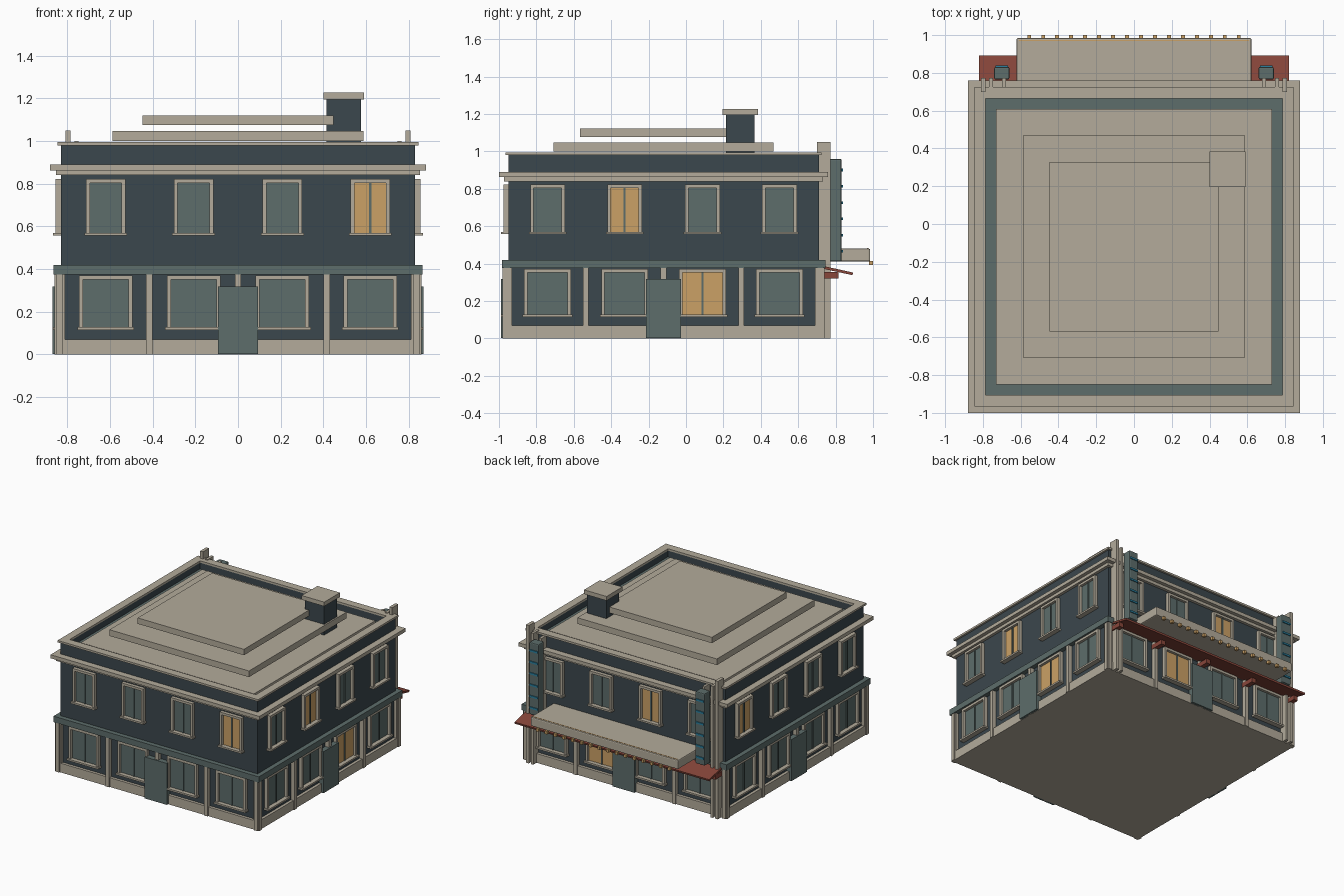
import bpy, bmesh
from mathutils import Vector, Matrix
from math import pi

if "Cube" in bpy.data.objects:
    bpy.data.objects.remove(bpy.data.objects["Cube"])

CY = -0.12          # centre of the building in y


def material(name, hexcode):
    rgb = [int(hexcode[i:i + 2], 16) / 255 for i in (0, 2, 4)]
    lin = [c / 12.92 if c <= 0.04045 else ((c + 0.055) / 1.055) ** 2.4 for c in rgb]
    m = bpy.data.materials.new(name)
    m.diffuse_color = (*lin, 1)
    m.use_nodes = True
    m.node_tree.nodes["Principled BSDF"].inputs["Base Color"].default_value = m.diffuse_color
    return m


DARK = material("dark slate wall", "3b474d")
TEAL = material("grey teal", "5d6d6b")
STONE = material("beige stone", "b3ab9b")
LIT = material("warm lit glass", "cba166")
RED = material("brick red", "87463a")
BLUE = material("neon blue", "2b7f9e")

parts = {}


def box(name, mat, x, y, z, turn=0):
    """Add a box to a named part; turn = quarter turns about the building axis."""
    bm = parts.setdefault((name, mat), bmesh.new())
    size = Vector((x[1] - x[0], y[1] - y[0], z[1] - z[0]))
    mid = Vector((x[0] + x[1], y[0] + y[1], z[0] + z[1])) / 2
    new = bmesh.ops.create_cube(bm, size=1)["verts"]
    rot = Matrix.Translation((0, CY, 0)) @ Matrix.Rotation(turn * pi / 2, 4, 'Z') \
        @ Matrix.Translation((0, -CY, 0))
    bmesh.ops.transform(bm, verts=new,
                        matrix=rot @ Matrix.Translation(mid) @ Matrix.Diagonal((*size, 1)))


def slab(name, mat, h, z):
    box(name, mat, (-h, h), (CY - h, CY + h), z)


def wall(name, mat, u, d, z, turn):
    """Box on one facade: u along the wall, d outward from the building axis."""
    box(name, mat, u, (CY - d[1], CY - d[0]), z, turn)


def window(kind, u, w, z0, z1, lit, turn):
    """Framed window with glass plate, mullion and sill."""
    t, h = 0.018, w / 2
    wall("lit_glass" if lit else "glass", LIT if lit else TEAL,
         (u - h + t, u + h - t), (0.829, 0.836), (z0, z1 - t), turn)
    wall("mullion", TEAL, (u - 0.005, u + 0.005), (0.83, 0.842), (z0, z1 - t), turn)
    for s in (-1, 1):
        a, b = sorted((u + s * h, u + s * (h - t)))
        wall(kind + "_frame", STONE, (a, b), (0.82, 0.856), (z0, z1), turn)
    wall(kind + "_frame", STONE, (u - h + t, u + h - t), (0.82, 0.856), (z1 - t, z1), turn)
    wall(kind + "_sill", STONE, (u - h - 0.008, u + h + 0.008), (0.82, 0.868),
         (z0 - 0.013, z0), turn)


# Main storeys and horizontal bands
slab("walls", DARK, 0.83, (0.02, 0.91))
slab("plinth", STONE, 0.852, (0, 0.07))
slab("floor_band", TEAL, 0.865, (0.375, 0.42))
slab("cornice_lower", STONE, 0.852, (0.84, 0.863))
slab("cornice_upper", STONE, 0.88, (0.863, 0.89))

# Facades: the sets give lit upper and lower windows, left to right
lit_windows = [({3}, set()), ({1}, {2}), ({2}, {1}), ({0}, set())]
for turn, (lit_up, lit_low) in enumerate(lit_windows):
    for i, u in enumerate((-0.62, -0.208, 0.208, 0.62)):
        window("upper_window", u, 0.185, 0.57, 0.822, i in lit_up, turn)
        window("shop_window", u, 0.25, 0.128, 0.37, i in lit_low, turn)
    for u in (-0.837, -0.415, 0, 0.415, 0.837):
        wall("pilaster", STONE, (u - 0.015, u + 0.015), (0.81, 0.86), (0, 0.375), turn)
    wall("door", TEAL, (-0.093, 0.093), (0.82, 0.87), (0.002, 0.318), turn)
    # Parapet and its coping, alternate sides shortened at the corners
    e = turn % 2
    wall("parapet", DARK, (-0.83 + e * 0.04, 0.83 - e * 0.04), (0.79, 0.83), (0.90, 0.98), turn)
    wall("coping", STONE, (-0.845 + e * 0.06, 0.845 - e * 0.06), (0.785, 0.845),
         (0.98, 0.995), turn)

# Roof deck, stepped roof slabs and chimney
slab("roof_deck", TEAL, 0.79, (0.90, 0.93))
slab("roof_pad", STONE, 0.73, (0.925, 0.965))
slab("roof_step_lower", STONE, 0.588, (1.0, 1.047))
slab("roof_step_upper", STONE, 0.448, (1.076, 1.121))
box("chimney", DARK, (0.415, 0.577), (0.213, 0.367), (0.95, 1.197))
box("chimney_cap", STONE, (0.4, 0.59), (0.195, 0.385), (1.195, 1.227))

# Rear posts and vertical illuminated fins, mirrored left and right
for s in (-1, 1):
    for x, w, z0, z1 in ((0.797, 0.024, 0, 1.05), (0.757, 0.02, 0, 1.0), (0.688, 0.02, 0.4, 0.98)):
        box("rear_post", STONE, (s * x - w / 2, s * x + w / 2), (0.7, 0.772), (z0, z1))
    box("light_fin", TEAL, (s * 0.7 - 0.04, s * 0.7 + 0.04), (0.765, 0.832), (0.41, 0.96))
    for i in range(6):
        z = 0.465 + i * 0.087
        box("fin_stripe", BLUE, (s * 0.7 - 0.034, s * 0.7 + 0.034), (0.831, 0.839),
            (z - 0.007, z + 0.007))

# Rear canopy with light strip and a row of lamps
box("canopy", STONE, (-0.622, 0.622), (0.70, 0.985), (0.41, 0.48))
box("canopy_light_strip", LIT, (-0.61, 0.61), (0.969, 0.975), (0.478, 0.482))
for i in range(16):
    x = -0.555 + i * 0.074
    box("canopy_lamp", LIT, (x - 0.01, x + 0.01), (0.978, 1.0), (0.391, 0.414))

# Sloped red awning and its brackets
for x in (-0.8, -0.415, 0, 0.415, 0.8):
    box("awning_bracket", RED, (x - 0.018, x + 0.018), (0.71, 0.815), (0.32, 0.355))
bm = parts.setdefault(("awning", RED), bmesh.new())
profile = [(0.72, 0.375), (0.89, 0.338), (0.893, 0.352), (0.72, 0.39)]
face = bm.faces.new([bm.verts.new((-0.82, y, z)) for y, z in profile])
ext = bmesh.ops.extrude_face_region(bm, geom=[face])["geom"]
bmesh.ops.translate(bm, vec=(1.64, 0, 0),
                    verts=[g for g in ext if isinstance(g, bmesh.types.BMVert)])

# Turn the collected parts into objects
for (name, mat), bm in parts.items():
    bmesh.ops.recalc_face_normals(bm, faces=bm.faces)
    me = bpy.data.meshes.new(name)
    bm.to_mesh(me)
    bm.free()
    me.materials.append(mat)
    ob = bpy.data.objects.new(name, me)
    bpy.context.collection.objects.link(ob)
    if name in ("canopy", "light_fin"):
        mod = ob.modifiers.new("soft_edges", 'BEVEL')
        mod.width, mod.segments = 0.008, 2
